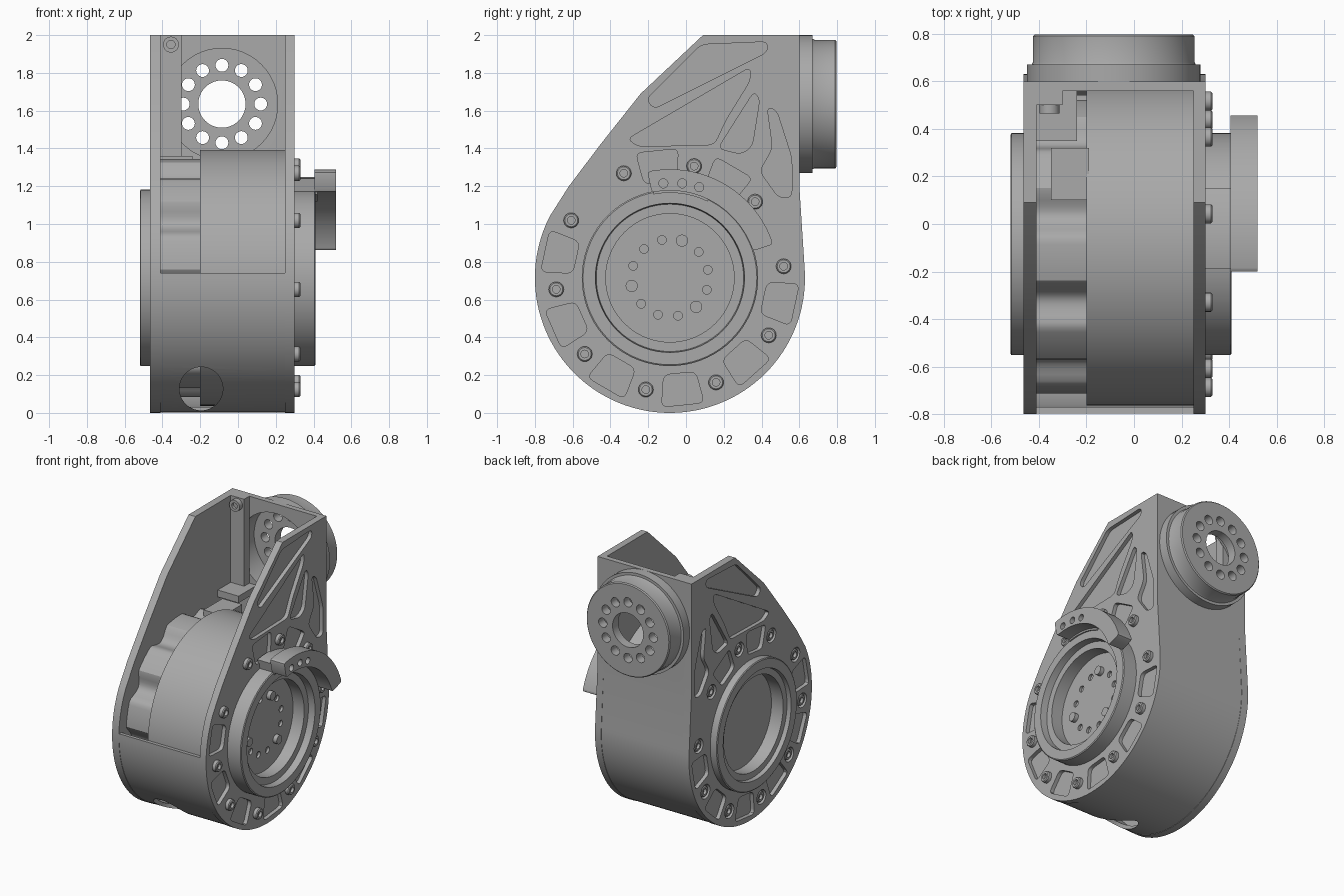
import bpy, bmesh
from math import sin, cos, pi, radians
from mathutils import Vector

if "Cube" in bpy.data.objects:
    bpy.data.objects.remove(bpy.data.objects["Cube"])

grey = bpy.data.materials.new("machined grey")
grey.use_nodes = True
GREY = (0.4, 0.4, 0.4, 1)
grey.diffuse_color = GREY
grey.node_tree.nodes["Principled BSDF"].inputs["Base Color"].default_value = GREY

DRUM = (-0.085, 0.715)    # drum axis in (y, z)
HUB = (-0.085, 1.635)     # hub axis in (x, z)
BOLT_START = 5.8
BOLT_ANGLES = [BOLT_START + 36 * i for i in range(10)]


def arc(r, a0, a1, n=48, centre=DRUM):
    """Points along an arc, angles in degrees."""
    steps = [radians(a0 + (a1 - a0) * i / n) for i in range(n + 1)]
    return [(centre[0] + r * cos(a), centre[1] + r * sin(a)) for a in steps]


def circle(r, centre=DRUM, n=48):
    return arc(r, 0, 360, n, centre)[:-1]


def polar(r, a, centre=DRUM):
    return arc(r, a, a, 1, centre)[0]


def rounded(pts, d=0.035, n=4):
    """Round every corner of a polygon."""
    out = []
    pts = [Vector(p) for p in pts]
    for i, p in enumerate(pts):
        a, b = pts[i - 1] - p, pts[(i + 1) % len(pts)] - p
        a = p + a.normalized() * min(d, a.length * 0.45)
        b = p + b.normalized() * min(d, b.length * 0.45)
        for k in range(n + 1):
            t = k / n
            out.append(tuple(a * (1 - t) ** 2 + p * 2 * t * (1 - t) + b * t * t))
    return out


def place(axis, along, p):
    return (along, p[0], p[1]) if axis == "x" else (p[0], along, p[1])


def finish(name, bm):
    bmesh.ops.remove_doubles(bm, verts=bm.verts, dist=1e-5)
    bmesh.ops.recalc_face_normals(bm, faces=bm.faces)
    me = bpy.data.meshes.new(name)
    bm.to_mesh(me)
    bm.free()
    me.materials.append(grey)
    me.shade_smooth()
    me.set_sharp_from_angle(angle=radians(28))
    ob = bpy.data.objects.new(name, me)
    bpy.context.scene.collection.objects.link(ob)
    return ob


def prisms(name, parts, axis="x"):
    """Extrude each (outline, start, end) along an axis."""
    bm = bmesh.new()
    for pts, s, e in parts:
        lo = [bm.verts.new(place(axis, s, p)) for p in pts]
        hi = [bm.verts.new(place(axis, e, p)) for p in pts]
        bm.faces.new(lo)
        bm.faces.new(hi[::-1])
        for i in range(len(pts)):
            bm.faces.new((lo[i - 1], lo[i], hi[i], hi[i - 1]))
    return finish(name, bm)


def lathe(name, profile, centre=DRUM, axis="x", n=72):
    """Revolve a closed (along, radius) profile."""
    bm = bmesh.new()
    rings = [[bm.verts.new(place(axis, x, p)) for p in circle(max(r, 1e-7), centre, n)]
             for x, r in profile]
    for k in range(len(rings)):
        a, b = rings[k - 1], rings[k]
        if profile[k - 1][1] == 0 and profile[k][1] == 0:
            continue
        for i in range(n):
            bm.faces.new((a[i - 1], a[i], b[i], b[i - 1]))
    return finish(name, bm)


def cut(ob, parts, axis="x"):
    cutter = prisms("cutter", parts, axis)
    mod = ob.modifiers.new("cut", "BOOLEAN")
    mod.operation, mod.solver, mod.object = "DIFFERENCE", "EXACT", cutter
    bpy.context.view_layer.update()
    dg = bpy.context.evaluated_depsgraph_get()
    me = bpy.data.meshes.new_from_object(ob.evaluated_get(dg))
    ob.modifiers.clear()
    ob.data = me
    me.shade_smooth()
    me.set_sharp_from_angle(angle=radians(28))
    bpy.data.objects.remove(cutter)


def box(y0, y1, z0, z1):
    return [(y0, z0), (y1, z0), (y1, z1), (y0, z1)]


# Side plates with weight-saving pockets
outline = arc(0.715, 153, 365, 72) + [
    (0.6, 1.2), (0.6, 2), (0.09, 2), (-0.24, 1.69), (-0.45, 1.425), (-0.62, 1.2)]
pockets = [rounded(p) for p in (
    [(0.08, 1.95), (0.43, 1.965), (0.43, 1.91), (-0.17, 1.61), (-0.21, 1.66)],
    [(0.34, 1.83), (-0.31, 1.45), (-0.25, 1.41), (0.15, 1.42), (0.21, 1.55), (0.34, 1.76)],
    [(0.36, 1.7), (0.39, 1.66), (0.35, 1.41), (0.29, 1.37), (0.17, 1.4), (0.22, 1.48)],
    [(0.43, 1.62), (0.48, 1.6), (0.56, 1.35), (0.56, 1.14), (0.49, 1.14), (0.39, 1.28),
     (0.46, 1.4)])]
for i, a in enumerate(BOLT_ANGLES):
    if i not in (0, 3):
        pockets.append(rounded(arc(0.515, a + 8.5, a + 27.5, 1) + arc(0.685, a + 27.5, a + 8.5, 1)))

for name, inner, outer, s in (("right", 0.25, 0.3, 1), ("left", -0.41, -0.465, -1)):
    plate = prisms(name + "_side_plate", [(outline, inner, outer)])
    cuts = [(p, outer - s * 0.028, outer + s * 0.05) for p in pockets]
    cuts.append((circle(0.42), inner - s * 0.05, outer + s * 0.05))
    top = outer + s * 0.03
    if s < 0:
        top = outer + 0.004
        cuts += [(circle(0.052, polar(0.605, a), 24), outer + 0.03, outer - 0.05)
                 for a in BOLT_ANGLES]
    cut(plate, cuts)
    # Socket-head bolts
    for a in BOLT_ANGLES:
        base = outer - s * 0.035
        lathe(name + "_bolt", [(base, 0), (base, 0.04), (top - s * 0.006, 0.04), (top, 0.034),
                               (top, 0.02), (top - s * 0.02, 0.02), (top - s * 0.02, 0)],
              polar(0.605, a), n=24)

# Outer shell wrapping the drum and rising behind it
shell = prisms("shell", [(
    arc(0.712, 178, 365, 72) + [(0.6, 1.2), (0.6, 2), (0.56, 2), (0.56, 1.2)]
    + arc(0.685, 365, 178, 72), -0.415, 0.255)])
cut(shell, [(circle(0.115, (-0.195, 0.128)), -1, -0.1), (circle(0.295, HUB), 0.4, 0.8)], "y")

# Inner drum: smooth half and scalloped half
prisms("drum", [(circle(0.678, n=96), -0.2, 0.252)])
scallops = []
for i in range(180):
    a = 2 * i
    r = 0.63 - 0.065 * max(0, cos(radians(10 * (a - BOLT_START))))
    scallops.append(polar(r, a))
scalloped = prisms("scalloped_drum", [(scallops, -0.41, -0.195)])
cut(scalloped, [(circle(0.38), -0.5, -0.385)])
prisms("drum_pad", [(box(0.1, 0.32, 1.1, 1.325), -0.35, -0.19)])

# Bearing bosses on both sides
lathe("right_boss", [(0.24, 0), (0.24, 0.467), (0.405, 0.467), (0.41, 0.46), (0.41, 0.395),
                     (0.36, 0.39), (0.36, 0.34), (0.27, 0.34), (0.27, 0)])
lathe("left_boss", [(-0.37, 0), (-0.37, 0.467), (-0.515, 0.467), (-0.52, 0.46), (-0.52, 0.395),
                    (-0.49, 0.39), (-0.49, 0.345), (-0.395, 0.345), (-0.395, 0)])
face = bpy.data.objects["right_boss"]
cut(face, [(circle(0.023, polar(0.205, 42 + 30 * i), 16), 0.25, 0.3)
           for i in range(12) if i % 4 != 1])
for i in range(3):
    prisms("locating_pin", [(circle(0.032, polar(0.207, 72 + 120 * i), 24), 0.26, 0.3)])

# Raised curved stop on the right boss
stop = prisms("curved_stop", [(rounded(
    arc(0.462, 18, 102, 24) + arc(0.575, 102, 18, 24), 0.02, 2), 0.405, 0.52)])
cut(stop, [(circle(0.024, c, 20), 0.46, 0.6)
           for c in ((-0.12, 1.215), (-0.02, 1.215), (0.07, 1.195))])
prisms("stop_support", [(arc(0.45, 64, 101, 16) + arc(0.535, 101, 64, 16), 0.29, 0.42)])

# Rear output hub
hub = lathe("rear_hub", [(0.57, 0.365), (0.67, 0.365), (0.67, 0.345), (0.68, 0.34), (0.79, 0.34),
                         (0.797, 0.333), (0.797, 0.125), (0.73, 0.125), (0.73, 0.295),
                         (0.57, 0.295)], HUB, "y")
cut(hub, [(circle(0.034, polar(0.205, 30 * i, HUB), 24), 0.7, 0.9) for i in range(12)], "y")

# Corner post, its bolt and the shelf below it
prisms("corner_post", [(box(-0.415, -0.3, 1.33, 2), 0.5, 0.565)], "y")
lathe("post_bolt", [(0.51, 0), (0.51, 0.042), (0.465, 0.042), (0.465, 0.022), (0.485, 0.022),
                    (0.485, 0)], (-0.355, 1.95), "y", 24)
prisms("shelf", [(box(0.35, 0.57, 1.31, 1.36), -0.415, -0.24)])
